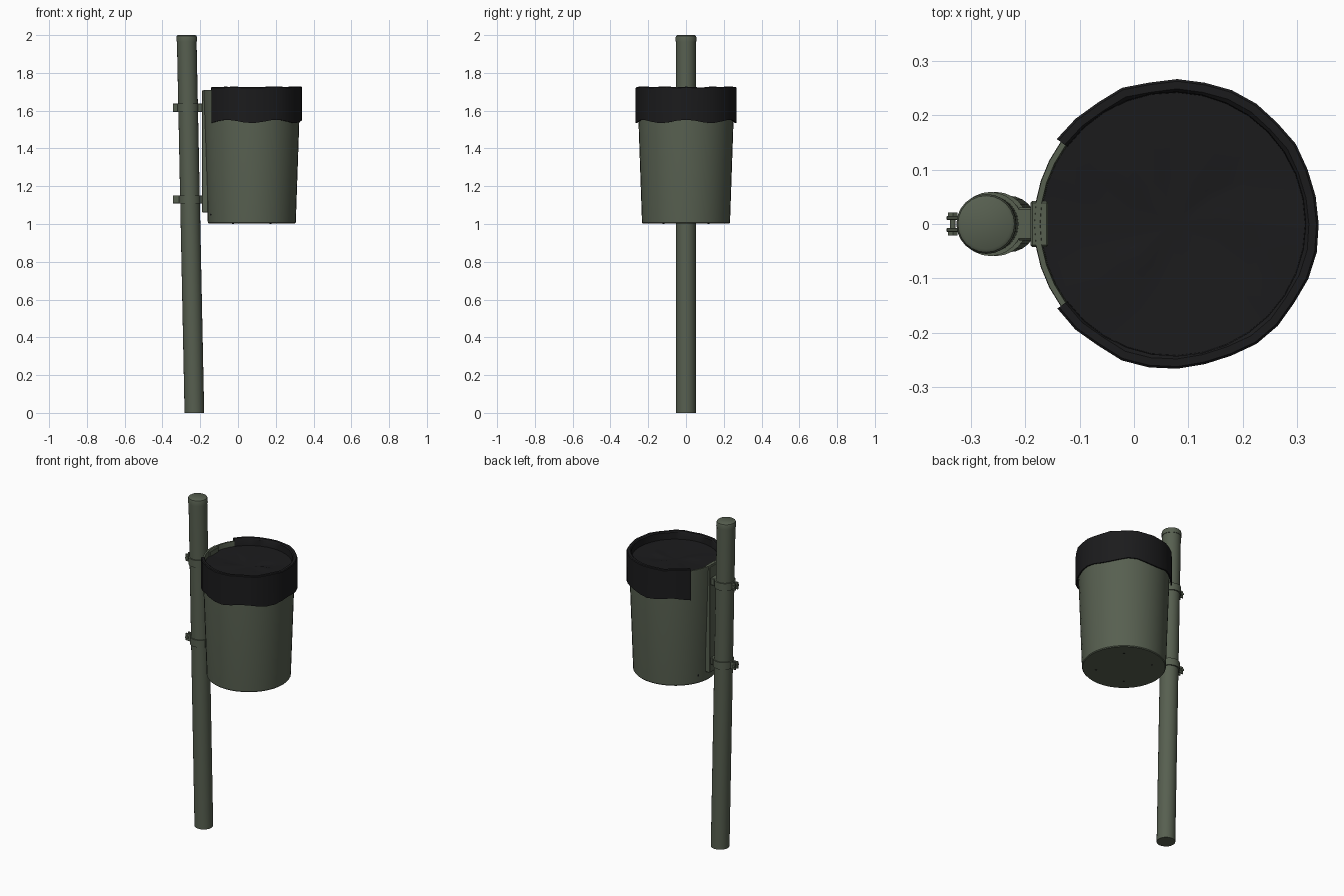
import bpy, bmesh, math, random
from mathutils import Matrix, Vector

if "Cube" in bpy.data.objects:
    bpy.data.objects.remove(bpy.data.objects["Cube"])

random.seed(4)

def material(name, col):
    m = bpy.data.materials.new(name)
    m.diffuse_color = (*col, 1)
    m.use_nodes = True
    m.node_tree.nodes["Principled BSDF"].inputs["Base Color"].default_value = m.diffuse_color
    return m

GREEN = material("green_paint", (0.095, 0.115, 0.08))
BLACK = material("black_plastic", (0.011, 0.011, 0.012))

def finish(name, bm, mat, angle=35):
    bmesh.ops.recalc_face_normals(bm, faces=bm.faces)
    me = bpy.data.meshes.new(name)
    bm.to_mesh(me)
    bm.free()
    me.materials.append(mat)
    ob = bpy.data.objects.new(name, me)
    bpy.context.collection.objects.link(ob)
    bpy.ops.object.select_all(action='DESELECT')
    bpy.context.view_layer.objects.active = ob
    ob.select_set(True)
    bpy.ops.object.shade_smooth_by_angle(angle=math.radians(angle))
    return ob

def lathe(name, profile, center, mat, sides, slope=0.0, closed=False):
    """Revolve (radius, z) points; centre shifts by slope * z."""
    bm = bmesh.new()
    rings = []
    for r, z in profile:
        rings.append([bm.verts.new((center[0] + slope * z + r * math.cos(2 * math.pi * i / sides),
                                    center[1] + r * math.sin(2 * math.pi * i / sides), z))
                      for i in range(sides)])
    pairs = list(zip(rings, rings[1:])) + ([(rings[-1], rings[0])] if closed else [])
    for a, b in pairs:
        for i in range(sides):
            j = (i + 1) % sides
            bm.faces.new((a[i], a[j], b[j], b[i]))
    if not closed:
        bm.faces.new(rings[0])
        bm.faces.new(rings[-1])
    return finish(name, bm, mat)

def box(name, lo, hi, mat, bevel=0.003):
    bm = bmesh.new()
    bmesh.ops.create_cube(bm, size=1)
    lo, hi = Vector(lo), Vector(hi)
    for v in bm.verts:
        v.co = Vector(((lo[k] + hi[k]) / 2 + v.co[k] * (hi[k] - lo[k]) for k in range(3)))
    bmesh.ops.bevel(bm, geom=bm.edges[:], offset=bevel, segments=1, affect='EDGES')
    return finish(name, bm, mat)

def rod(name, pos, direction, radius, length, mat, sides=12):
    bm = bmesh.new()
    rot = Vector(direction).to_track_quat('Z', 'Y').to_matrix().to_4x4()
    bmesh.ops.create_cone(bm, cap_ends=True, segments=sides, radius1=radius, radius2=radius,
                          depth=length, matrix=Matrix.Translation(pos) @ rot)
    return finish(name, bm, mat)

# Leaning post with a cap
PX, SLOPE = -0.231, -0.0205
lathe("post", [(0.052, 0), (0.052, 1.97)], (PX, 0), GREEN, 24, SLOPE)
lathe("post_cap", [(0.055, 1.965), (0.055, 1.988), (0.052, 1.996), (0.046, 2.0)],
      (PX, 0), GREEN, 24, SLOPE)

# Bucket with thin walls
BX = 0.073
lathe("bin_bucket", [(0.229, 1.003), (0.233, 1.008), (0.257, 1.70), (0.256, 1.71),
                     (0.246, 1.71), (0.244, 1.70), (0.222, 1.02)], (BX, 0), GREEN, 40)

# Drain holes
for sx in (-1, 1):
    for sy in (-1, 1):
        rod("drain_hole", (BX + sx * 0.1, sy * 0.12, 1.003), (0, 0, 1), 0.005, 0.004, BLACK)
for s in (-1, 1):
    a = math.radians(180 + s * 22)
    d = Vector((math.cos(a), math.sin(a), 0))
    rod("side_hole", Vector((BX, 0, 1.05)) + d * 0.2335, d, 0.006, 0.004, BLACK)

# Mounting plate between post and bucket
box("mounting_plate", (-0.19, -0.042, 1.06), (-0.158, 0.042, 1.708), GREEN)

# Pole clamps with ears and bolts
for z in (1.615, 1.13):
    cx = PX + SLOPE * z
    lathe("clamp_ring", [(0.051, z - 0.022), (0.059, z - 0.022),
                         (0.059, z + 0.022), (0.051, z + 0.022)], (cx, 0), GREEN, 24, closed=True)
    box("clamp_link", (cx + 0.05, -0.03, z - 0.022), (-0.183, 0.03, z + 0.022), GREEN)
    for s in (-1, 1):
        y0, y1 = sorted((s * 0.007, s * 0.015))
        box("clamp_ear", (-0.345, y0, z - 0.022), (cx - 0.05, y1, z + 0.022), GREEN, 0.002)
        rod("bolt_head", (-0.333, s * 0.018, z), (0, 1, 0), 0.010, 0.007, GREEN, 6)
    rod("clamp_bolt", (-0.333, 0, z), (0, 1, 0), 0.005, 0.036, GREEN)

# Bag cuff folded over the rim, open towards the post, with a wavy hem
bm = bmesh.new()
N, rows = 26, []
for i in range(N + 1):
    a = math.radians(-144 + 288 * i / N)
    w = random.uniform(-0.003, 0.003)
    hem = 1.543 + 0.009 * math.cos(6 * a)
    top = 1.726 + random.uniform(-0.003, 0.003)
    prof = [(0.259 + w, hem), (0.266 + w, hem), (0.266 + w, top - 0.004), (0.262 + w, top),
            (0.248 + w, top), (0.243, top - 0.006), (0.241, 1.66), (0.245, 1.66),
            (0.247, 1.713), (0.259 + w, 1.713)]
    rows.append([bm.verts.new((BX + r * math.cos(a), r * math.sin(a), z)) for r, z in prof])
M = len(rows[0])
for a, b in zip(rows, rows[1:]):
    for j in range(M):
        k = (j + 1) % M
        bm.faces.new((a[j], a[k], b[k], b[j]))
bm.faces.new(rows[0])
bm.faces.new(rows[-1])
finish("bag_cuff", bm, BLACK)

# Crumpled bag sheet across the mouth
bm = bmesh.new()
S = 24
rings = []
for r in (0.245, 0.17, 0.085):
    rings.append([bm.verts.new((BX + r * math.cos(2 * math.pi * i / S), r * math.sin(2 * math.pi * i / S),
                                1.68 - 0.01 * (0.245 - r) / 0.245
                                + (random.uniform(-0.004, 0.004) if r < 0.2 else 0)))
                  for i in range(S)])
mid = bm.verts.new((BX, 0, 1.668))
for a, b in zip(rings, rings[1:]):
    for i in range(S):
        j = (i + 1) % S
        bm.faces.new((a[i], a[j], b[j], b[i]))
for i in range(S):
    bm.faces.new((rings[-1][i], rings[-1][(i + 1) % S], mid))
finish("bag_sheet", bm, BLACK, 60)
